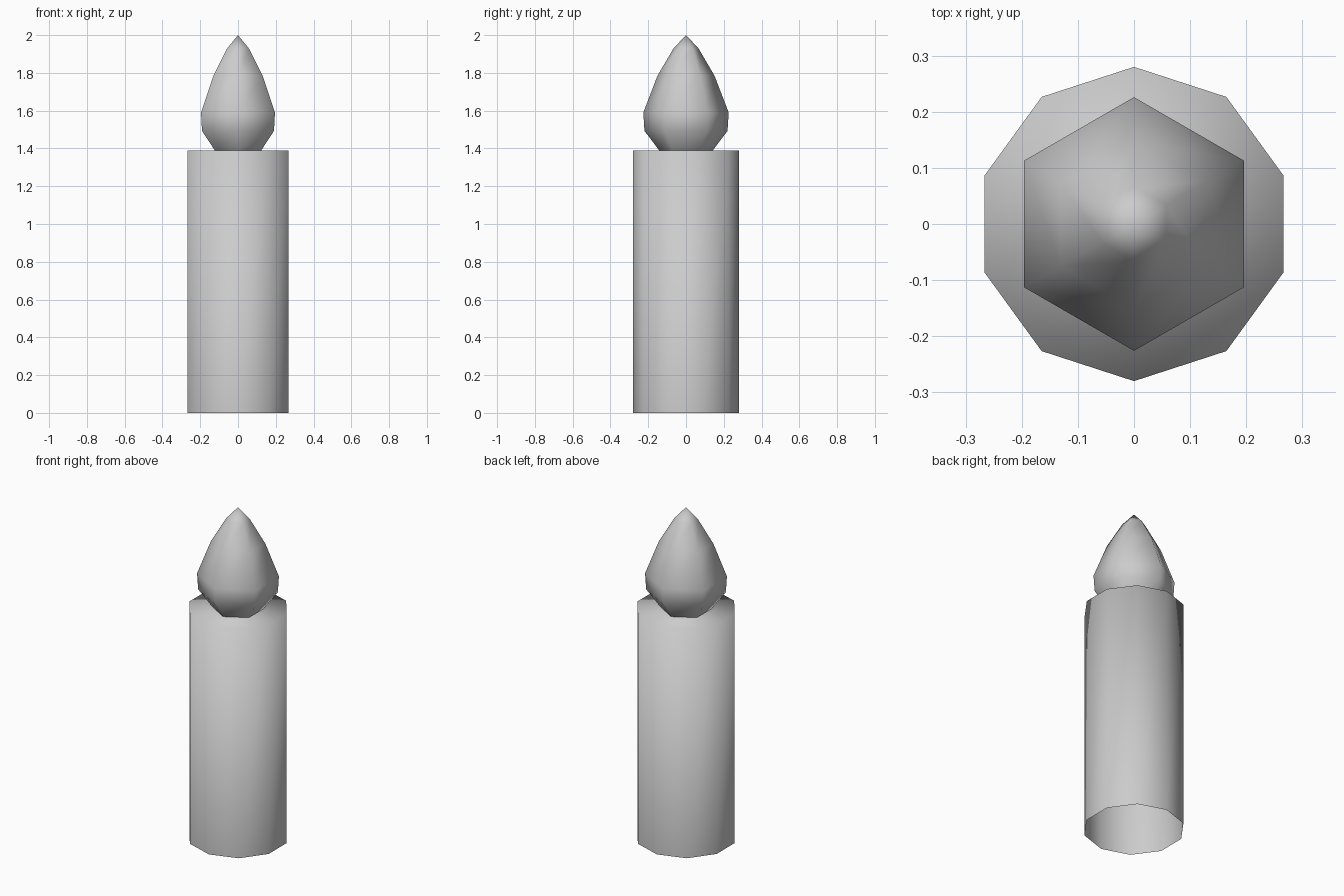
import bpy, bmesh
from math import sin, cos, pi

if "Cube" in bpy.data.objects:
    bpy.data.objects.remove(bpy.data.objects["Cube"])


def lathe(name, profile, sides, cap_top=False):
    """Spin (radius, z) points into a smooth low-poly surface, one corner facing +y."""
    bm = bmesh.new()
    rings = []
    for r, z in profile:
        if r == 0:
            rings.append([bm.verts.new((0, 0, z))])
        else:
            angles = [pi / 2 + 2 * pi * i / sides for i in range(sides)]
            rings.append([bm.verts.new((r * cos(a), r * sin(a), z)) for a in angles])
    for lo, hi in zip(rings, rings[1:]):
        for i in range(sides):
            j = (i + 1) % sides
            if len(hi) == 1:
                bm.faces.new((lo[i], lo[j], hi[0]))
            else:
                bm.faces.new((lo[i], lo[j], hi[j], hi[i]))
    if cap_top:
        bm.faces.new(rings[-1])
    for f in bm.faces:
        f.smooth = True
    mesh = bpy.data.meshes.new(name)
    bm.to_mesh(mesh)
    bm.free()
    obj = bpy.data.objects.new(name, mesh)
    bpy.context.collection.objects.link(obj)
    return obj


# Candle body: ten-sided tube, closed on top, open underneath
lathe("candle_body", [(0.28, 0), (0.28, 1.39)], 10, cap_top=True)

# Flame: six-sided teardrop resting on the candle
lathe("flame", [(0.142, 1.39), (0.22, 1.493), (0.226, 1.59),
                (0.151, 1.785), (0.066, 1.93), (0, 2.0)], 6)
